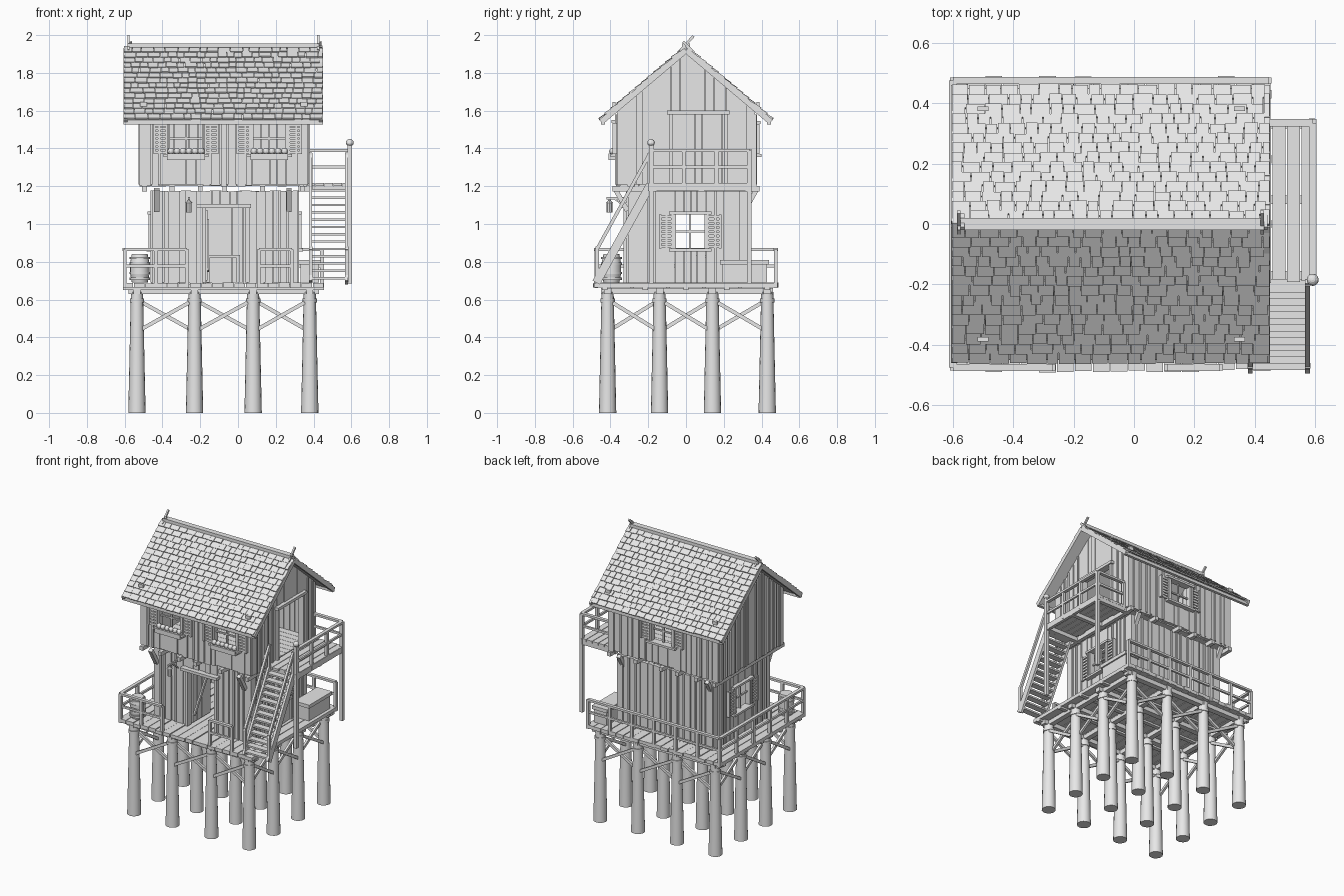
import bpy, bmesh, math, random
from mathutils import Vector, Matrix

random.seed(4)
rnd = random.uniform
if "Cube" in bpy.data.objects:
    bpy.data.objects.remove(bpy.data.objects["Cube"])

grey = bpy.data.materials.new("pale_grey")
grey.use_nodes = True
grey.diffuse_color = (0.8, 0.8, 0.8, 1)
grey.node_tree.nodes["Principled BSDF"].inputs["Base Color"].default_value = (0.8, 0.8, 0.8, 1)


class Part:
    """Collects solids into one named object."""
    def __init__(self, name):
        self.name, self.bm = name, bmesh.new()

    def box(self, x0, x1, y0, y1, z0, z1):
        size = Matrix.Diagonal((x1 - x0, y1 - y0, z1 - z0, 1))
        mid = Matrix.Translation(((x0 + x1) / 2, (y0 + y1) / 2, (z0 + z1) / 2))
        return bmesh.ops.create_cube(self.bm, size=1, matrix=mid @ size)["verts"]

    def wbox(self, axis, u0, u1, n0, n1, z0, z1):
        # box given by distance along a wall (u) and across it (n)
        n0, n1 = sorted((n0, n1))
        if axis == "x":
            return self.box(u0, u1, n0, n1, z0, z1)
        return self.box(n0, n1, u0, u1, z0, z1)

    def beam(self, a, b, w, h):
        a, b = Vector(a), Vector(b)
        d = (b - a).normalized()
        side = d.cross((0, 0, 1) if abs(d.z) < 0.99 else (0, 1, 0)).normalized()
        rot = Matrix((d, side, side.cross(d))).transposed().to_4x4()
        size = Matrix.Diagonal(((b - a).length, w, h, 1))
        bmesh.ops.create_cube(self.bm, size=1, matrix=Matrix.Translation((a + b) / 2) @ rot @ size)

    def post(self, x, y, z0, z1, r0, r1, sides=16):
        bmesh.ops.create_cone(self.bm, cap_ends=True, segments=sides, radius1=r0, radius2=r1,
                              depth=z1 - z0, matrix=Matrix.Translation((x, y, (z0 + z1) / 2)))

    def ball(self, x, y, z, r):
        bmesh.ops.create_uvsphere(self.bm, u_segments=12, v_segments=8, radius=r,
                                  matrix=Matrix.Translation((x, y, z)))

    def done(self, smooth=False):
        bmesh.ops.recalc_face_normals(self.bm, faces=self.bm.faces)
        mesh = bpy.data.meshes.new(self.name)
        self.bm.to_mesh(mesh)
        self.bm.free()
        mesh.materials.append(grey)
        ob = bpy.data.objects.new(self.name, mesh)
        bpy.context.collection.objects.link(ob)
        if smooth:
            bpy.ops.object.select_all(action="DESELECT")
            ob.select_set(True)
            bpy.context.view_layer.objects.active = ob
            bpy.ops.object.shade_smooth_by_angle(angle=math.radians(40))


DECK, FLOOR, RIDGE, EAVE, HALF = 0.69, 1.21, 1.93, 1.55, 0.45
XS, YS = (-0.535, -0.23, 0.08, 0.38), (-0.415, -0.14, 0.14, 0.43)

# stilts, collars and cross bracing
stilts, bracing = Part("stilts"), Part("cross_bracing")
for x in XS:
    for y in YS:
        stilts.post(x, y, 0, 0.64, 0.046, 0.032)
        stilts.post(x, y, 0.585, 0.605, 0.038, 0.038)
for a, b in zip(XS, XS[1:]):
    for y in (YS[0], YS[-1]):
        for s, (z0, z1) in ((-1, (0.43, 0.6)), (1, (0.6, 0.43))):
            bracing.beam((a, y + s * 0.012, z0), (b, y + s * 0.012, z1), 0.016, 0.02)
for a, b in zip(YS, YS[1:]):
    for x in (XS[0], XS[-1]):
        for s, (z0, z1) in ((-1, (0.43, 0.6)), (1, (0.6, 0.43))):
            bracing.beam((x + s * 0.012, a, z0), (x + s * 0.012, b, z1), 0.016, 0.02)
stilts.done(True)
bracing.done()

# platform deck on beams
deck = Part("platform_deck")
for y in YS:
    deck.box(-0.58, 0.43, y - 0.02, y + 0.02, 0.63, 0.66)
for i in range(5):
    y = -0.43 + i * 0.215
    deck.box(-0.61, 0.455, y - 0.014, y + 0.014, 0.65, 0.667)
for x in XS:
    deck.box(x - 0.018, x + 0.018, -0.45, 0.46, 0.63, 0.66)
for i in range(18):
    x = -0.61 + i * 0.0592
    deck.box(x, x + 0.055, -0.48 - rnd(0, 0.012), 0.48 + rnd(0, 0.012), 0.663, DECK - rnd(0, 0.005))
deck.done()


def wall(name, axis, n, out, u0, u1, z0, top, holes=(), cuts=()):
    """Vertical plank wall with openings (ua, ub, za, zb)."""
    part = Part(name)
    edges = sorted({u0, u1, *cuts, *(e for h in holes for e in h[:2])})
    for a, b in zip(edges, edges[1:]):
        count = max(1, round((b - a) / 0.047))
        stops = [a] + [a + (b - a) * (i + rnd(-0.2, 0.2)) / count for i in range(1, count)] + [b]
        for i, (p, q) in enumerate(zip(stops, stops[1:])):
            mid = (p + q) / 2
            spans = [(z0 - rnd(0, 0.012), None)]
            for ua, ub, za, zb in holes:
                if ua < mid < ub:
                    spans = ([(z0, za)] if za > z0 else []) + [(zb, None)]
            thick = rnd(0.0, 0.008)
            for lo, hi in spans:
                verts = part.wbox(axis, p + 0.001, q - 0.001, n - out * 0.018, n + out * thick,
                                  lo, hi or lo + 0.01)
                for v in verts:
                    if hi is None and v.co.z > lo + 0.005:
                        v.co.z = top(v.co.x if axis == "x" else v.co.y)
            if i and not any(h[0] <= p <= h[1] for h in holes):
                z = min(top(p - 0.007), top(p + 0.007))
                part.wbox(axis, p - 0.006, p + 0.006, n, n + out * 0.012, z0, z)
    part.done()


def window(name, axis, n, out, uc, hw, z0, z1, box=False):
    """Frame, glazing bars, louvred shutters and an optional flower box."""
    part = Part(name)
    t, zm = 0.012, (z0 + z1) / 2
    for s in (-1, 1):
        e = uc + s * hw
        part.wbox(axis, e - t / 2, e + t / 2, n - out * 0.02, n + out * 0.02, z0, z1)
        c = e + s * 0.045
        for d in (-0.032, 0.032):
            part.wbox(axis, c + d - 0.006, c + d + 0.006, n, n + out * 0.025, z0, z1)
        for i in range(8):
            z = z0 + (z1 - z0) * i / 8
            part.wbox(axis, c - 0.03, c + 0.03, n, n + out * 0.018, z + 0.003, z + 0.017)
    part.wbox(axis, uc - hw - 0.03, uc + hw + 0.03, n - out * 0.02, n + out * 0.03, z1, z1 + 0.015)
    part.wbox(axis, uc - hw - 0.03, uc + hw + 0.03, n - out * 0.02, n + out * 0.035, z0 - 0.015, z0)
    part.wbox(axis, uc - 0.005, uc + 0.005, n - out * 0.012, n, z0, z1)
    part.wbox(axis, uc - hw, uc + hw, n - out * 0.012, n, zm - 0.005, zm + 0.005)
    if box:
        part.wbox(axis, uc - 0.1, uc + 0.1, n, n + out * 0.045, z0 - 0.03, z0 + 0.002)
        for i in range(6):
            part.ball(uc - 0.08 + i * 0.032, n + out * 0.024, z0 + 0.015, 0.018)
    part.done()


# lower storey
low = lambda u: 1.175 + 0.003 * math.sin(u * 40)
side_hole = [(-0.06, 0.105, 0.87, 1.05)]
wall("lower_front_wall", "x", -0.305, -1, -0.45, 0.31, DECK, low, [(-0.18, 0.05, DECK, 1.085)])
wall("lower_back_wall", "x", 0.335, 1, -0.45, 0.31, DECK, low)
wall("lower_left_wall", "y", 0.31, 1, -0.305, 0.335, DECK, low, side_hole)
wall("lower_right_wall", "y", -0.45, -1, -0.305, 0.335, DECK, low, side_hole)
window("lower_left_window", "y", 0.31, 1, 0.022, 0.082, 0.87, 1.05)
window("lower_right_window", "y", -0.45, -1, 0.022, 0.082, 0.87, 1.05)

# upper storey with gables
eaves = lambda u: 1.58
gable = lambda u: RIDGE - 0.02 - abs(u) * (RIDGE - EAVE) / HALF
fronts = (-0.275, 0.165)
wall("upper_front_wall", "x", -0.365, -1, -0.515, 0.36, FLOOR, eaves,
     [(c - 0.09, c + 0.09, 1.37, 1.535) for c in fronts])
wall("upper_back_wall", "x", 0.365, 1, -0.515, 0.36, FLOOR, eaves, [(-0.16, 0.01, 1.37, 1.53)])
wall("upper_left_gable", "y", 0.36, 1, -0.365, 0.365, FLOOR, gable,
     [(-0.08, 0.21, FLOOR, 1.58)], [0.0])
wall("upper_right_gable", "y", -0.515, -1, -0.365, 0.365, FLOOR, gable, (), [0.0])
for name, c in zip(("front_window_a", "front_window_b"), fronts):
    window(name, "x", -0.365, -1, c, 0.09, 1.37, 1.535, True)
window("back_window", "x", 0.365, 1, -0.075, 0.085, 1.37, 1.53)

# joists, upper floor and overhang braces
floor = Part("upper_floor")
for x in (-0.495, -0.35, -0.2, -0.07, 0.13, 0.34):
    floor.box(x - 0.013, x + 0.013, -0.39, 0.39, 1.172, 1.2)
for i in range(14):
    floor.box(-0.5, 0.35, -0.35 + i * 0.05, -0.302 + i * 0.05, 1.2, 1.212)
for x in (-0.43, 0.27):
    for s in (-1, 1):
        floor.beam((x, s * 0.31, 1.07), (x, s * 0.375, 1.185), 0.028, 0.025)
floor.done()

# door frames, open door leaf, table inside
doors = Part("door_frames")
for u in (-0.18, 0.05):
    doors.box(u - 0.01, u + 0.01, -0.33, -0.285, DECK, 1.09)
doors.box(-0.22, 0.07, -0.345, -0.285, 1.085, 1.105)
for u in (-0.08, 0.21):
    doors.box(0.34, 0.38, u - 0.01, u + 0.01, FLOOR, 1.58)
doors.box(0.34, 0.39, -0.1, 0.23, 1.58, 1.6)
for i in range(4):
    doors.box(-0.175, -0.162, -0.28 + i * 0.05, -0.233 + i * 0.05, DECK + 0.01, 1.075)
doors.beam((-0.158, -0.27, 0.75), (-0.158, -0.1, 1.02), 0.01, 0.02)
doors.box(-0.17, 0.01, 0.05, 0.2, 0.82, 0.835)
for x in (-0.16, 0.0):
    for y in (0.06, 0.19):
        doors.box(x - 0.008, x + 0.008, y - 0.008, y + 0.008, DECK, 0.82)
doors.done()

# roof: boards, shingle rows, rake boards, ridge, finials
roof, shingles = Part("roof_boards"), Part("roof_shingles")
X0, X1, ROWS = -0.595, 0.44, 14
for s in (-1, 1):
    down = Vector((0, s * HALF, EAVE - RIDGE))
    step, d = down / ROWS, down.normalized()
    up = Vector((0, -s * d.z, s * d.y))
    top = Vector((0, 0, RIDGE))
    mid = (X0 + X1) / 2
    verts = [top + down * k + up * h for k in (0, 1) for h in (-0.014, 0)]
    roof.bm.verts.ensure_lookup_table()
    rot = Matrix((Vector((1, 0, 0)), d, up)).transposed().to_4x4()
    bmesh.ops.create_cube(roof.bm, size=1, matrix=Matrix.Translation(
        top + down / 2 + Vector((mid, 0, 0)) - up * 0.008) @ rot @ Matrix.Diagonal((X1 - X0, down.length, 0.014, 1)))
    for x in (X0, X1):
        roof.beam(top + Vector((x, 0, -0.01)), top + down + Vector((x, 0, -0.01)), 0.022, 0.03)
    roof.box(X0 - 0.01, X1 + 0.01, s * 0.44 - 0.01, s * 0.44 + 0.01, EAVE - 0.022, EAVE)
    for row in range(ROWS):
        x = X0 - 0.01
        while x < X1 - 0.01:
            w = min(rnd(0.035, 0.07), X1 + 0.01 - x)
            size = step.length * 1.25 + rnd(-0.004, 0.006)
            c = top + step * (row + 0.45) + up * (0.006 + rnd(0, 0.004)) + Vector((x + w / 2, 0, 0))
            bmesh.ops.create_cube(shingles.bm, size=1, matrix=Matrix.Translation(c) @ rot
                                  @ Matrix.Rotation(0.13, 4, "X")
                                  @ Matrix.Diagonal((w - 0.003, size, 0.009, 1)))
            x += w
    for x in (-0.5, 0.35):
        c = top + down * 0.82 + up * 0.02 + Vector((x, 0, 0))
        shingles.beam(c - Vector((0.018, 0, 0)), c + Vector((0.018, 0, 0)), 0.016, 0.022)
roof.beam((-0.585, 0, 1.945), (0.43, 0, 1.945), 0.04, 0.022)
for x in (-0.58, 0.425):
    roof.beam((x, -0.03, 1.92), (x, 0.04, 1.995), 0.012, 0.014)
    roof.beam((x + 0.012, 0.03, 1.92), (x + 0.012, -0.015, 1.965), 0.012, 0.014)
roof.done()
shingles.done()


def railing(part, a, b, count, z, h):
    """Posts with a top rail and a middle rail."""
    a, b = Vector((*a, z)), Vector((*b, z))
    for i in range(count):
        p = a.lerp(b, i / (count - 1))
        part.box(p.x - 0.01, p.x + 0.01, p.y - 0.01, p.y + 0.01, z - 0.03, z + h)
    for k, w in ((h, 0.024), (h * 0.5, 0.014)):
        part.beam(a + Vector((0, 0, k)), b + Vector((0, 0, k)), w, 0.015)


rails = Part("platform_railing")
railing(rails, (-0.6, -0.475), (-0.27, -0.475), 3, DECK, 0.175)
railing(rails, (0.11, -0.475), (0.285, -0.475), 2, DECK, 0.175)
railing(rails, (-0.6, -0.475), (-0.6, 0.475), 6, DECK, 0.175)
railing(rails, (-0.6, 0.475), (0.445, 0.475), 7, DECK, 0.175)
rails.done()

# balcony and its posts
balcony = Part("balcony")
for i in range(5):
    balcony.box(0.362 + i * 0.048, 0.406 + i * 0.048, -0.19 + rnd(-0.006, 0.006), 0.345, 1.2, 1.217)
for y in (-0.17, 0.08, 0.33):
    balcony.box(0.32, 0.6, y - 0.014, y + 0.014, 1.172, 1.2)
balcony.box(0.58, 0.6, -0.2, 0.35, 1.175, 1.215)
railing(balcony, (0.592, -0.185), (0.592, 0.335), 4, 1.215, 0.175)
railing(balcony, (0.37, 0.335), (0.592, 0.335), 2, 1.215, 0.175)
for y, z in ((-0.185, 1.43), (0.335, 1.39)):
    balcony.box(0.58, 0.604, y - 0.012, y + 0.012, 0.685, z)
balcony.ball(0.592, -0.185, 1.43, 0.02)
balcony.done()

# staircase
stairs = Part("staircase")
foot, head = Vector((0, -0.475, 0.69)), Vector((0, -0.19, 1.205))
for x in (0.385, 0.575):
    off = Vector((x, 0, 0))
    stairs.beam(foot + off, head + off, 0.016, 0.045)
    stairs.beam(foot + off + Vector((0, 0, 0.17)), head + off + Vector((0, 0, 0.17)), 0.016, 0.018)
    for k in (0.02, 0.98):
        p = foot.lerp(head, k) + off
        stairs.box(p.x - 0.009, p.x + 0.009, p.y - 0.009, p.y + 0.009, p.z - 0.01, p.z + 0.18)
for i in range(13):
    p = foot.lerp(head, (i + 0.6) / 13.3)
    stairs.box(0.385, 0.575, p.y - 0.022, p.y + 0.022, p.z - 0.006, p.z + 0.006)
stairs.done()

# barrel, chest and hanging lantern
barrel = Part("barrel")
for z0, z1, r0, r1 in ((0, 0.05, 0.042, 0.052), (0.05, 0.1, 0.052, 0.052), (0.1, 0.15, 0.052, 0.042)):
    barrel.post(-0.52, -0.395, DECK + z0, DECK + z1, r0, r1)
for z in (0.02, 0.05, 0.1, 0.13):
    barrel.post(-0.52, -0.395, DECK + z - 0.006, DECK + z + 0.006, 0.055, 0.055)
barrel.done(True)
chest = Part("chest")
chest.box(0.33, 0.43, 0.19, 0.43, DECK, 0.785)
chest.box(0.32, 0.44, 0.18, 0.44, 0.785, 0.81)
chest.done()
lantern = Part("hanging_lantern")
lantern.box(-0.265, -0.255, -0.42, -0.3, 1.13, 1.142)
lantern.beam((-0.26, -0.31, 1.08), (-0.26, -0.38, 1.135), 0.008, 0.008)
lantern.post(-0.26, -0.405, 1.06, 1.11, 0.015, 0.015, 8)
lantern.post(-0.26, -0.405, 1.11, 1.13, 0.02, 0.003, 8)
lantern.done()
